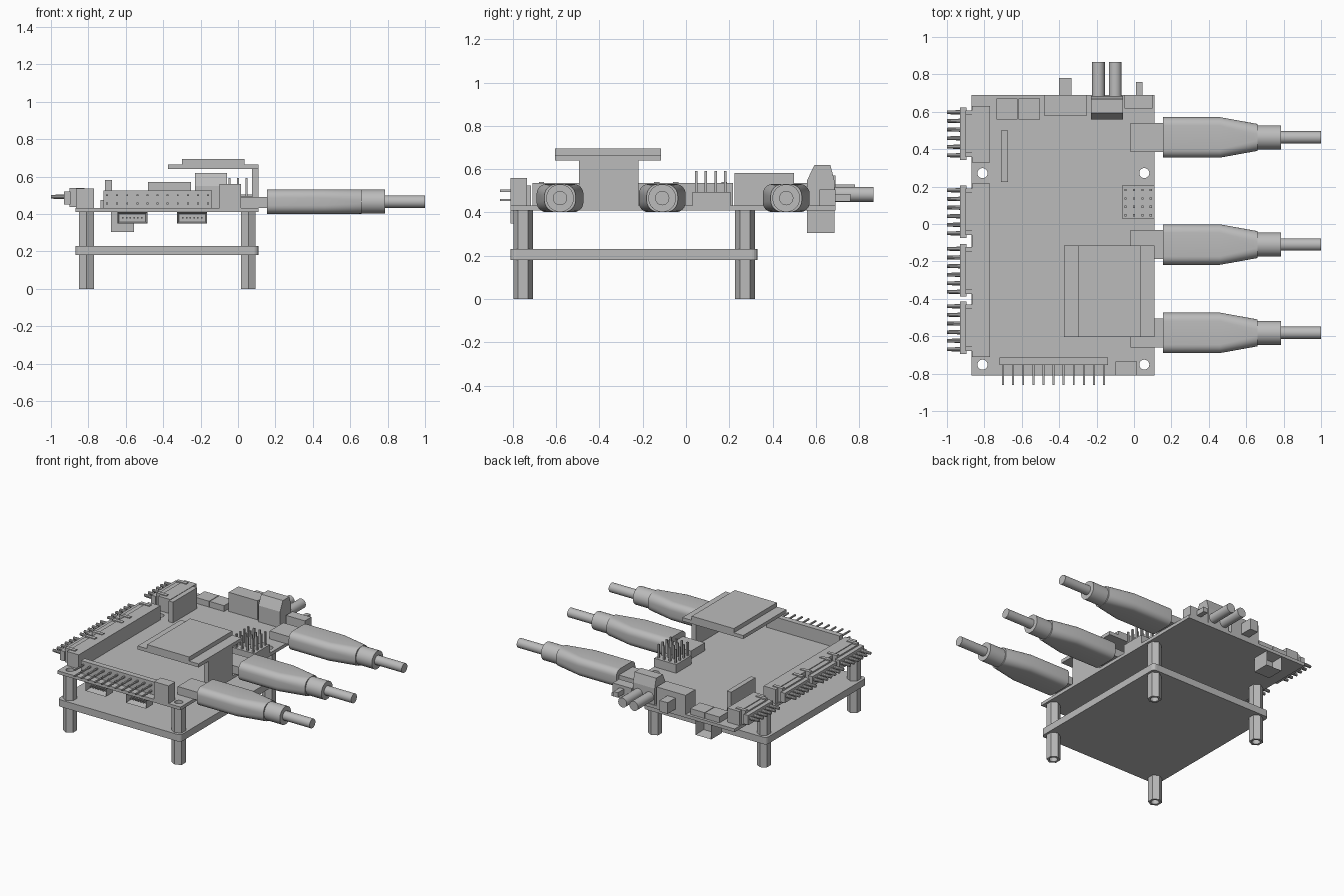
import bpy, bmesh, math
from mathutils import Matrix, Vector

cube = bpy.data.objects.get("Cube")
if cube:
    bpy.data.objects.remove(cube, do_unlink=True)

grey = bpy.data.materials.new("plain grey")
grey.use_nodes = True
COLOUR = (0.5, 0.5, 0.5, 1)
grey.diffuse_color = COLOUR
grey.node_tree.nodes["Principled BSDF"].inputs["Base Color"].default_value = COLOUR


def finish(name, bm, smooth=False):
    bmesh.ops.recalc_face_normals(bm, faces=bm.faces)
    mesh = bpy.data.meshes.new(name)
    bm.to_mesh(mesh)
    bm.free()
    mesh.materials.append(grey)
    ob = bpy.data.objects.new(name, mesh)
    bpy.context.collection.objects.link(ob)
    bpy.context.view_layer.objects.active = ob
    if smooth:
        bpy.ops.object.select_all(action='DESELECT')
        ob.select_set(True)
        bpy.ops.object.shade_smooth_by_angle(angle=math.radians(35))
    return ob


def add_box(bm, x0, x1, y0, y1, z0, z1):
    size = Matrix.Diagonal((x1 - x0, y1 - y0, z1 - z0, 1))
    centre = Matrix.Translation(((x0 + x1) / 2, (y0 + y1) / 2, (z0 + z1) / 2))
    return bmesh.ops.create_cube(bm, size=1, matrix=centre @ size)["verts"]


def add_rod(bm, start, end, radius, sides=16, tip=None, turn=0):
    a, b = Vector(start), Vector(end)
    rot = (b - a).to_track_quat('Z', 'Y').to_matrix().to_4x4()
    bmesh.ops.create_cone(bm, cap_ends=True, segments=sides, radius1=radius,
                          radius2=tip or radius, depth=(b - a).length,
                          matrix=Matrix.Translation((a + b) / 2) @ rot @ Matrix.Rotation(turn, 4, 'Z'))


def box(name, *dims):
    bm = bmesh.new()
    add_box(bm, *dims)
    return finish(name, bm)


def socket(name, side, depth, *dims):
    """Box with a recessed opening on the side facing the given y direction."""
    bm = bmesh.new()
    add_box(bm, *dims)
    bm.normal_update()
    face = [f for f in bm.faces if f.normal.y * side > 0.9]
    bmesh.ops.inset_region(bm, faces=face, thickness=0.014)
    bmesh.ops.translate(bm, verts=face[0].verts, vec=(0, -side * depth, 0))
    return finish(name, bm)


def drill(ob):
    mod = ob.modifiers.new("holes", 'BOOLEAN')
    mod.object = drill_bits
    mod.solver = 'EXACT'
    bpy.context.view_layer.objects.active = ob
    bpy.ops.object.modifier_apply(modifier=mod.name)


# Circuit board, base plate and hollow hexagonal standoffs
corners = [(x, y) for x in (-0.81, 0.055) for y in (-0.752, 0.272)]
bm = bmesh.new()
for x, y in corners:
    add_rod(bm, (x, y, -0.1), (x, y, 0.6), 0.027, 20)
drill_bits = finish("drill_bits", bm)
drill_bits.hide_render = True

board = box("circuit_board", -0.87, 0.11, -0.81, 0.69, 0.41, 0.433)
bm = bmesh.new()
add_box(bm, -0.87, 0.11, -0.81, 0.33, 0.18, 0.23)
uprights = [e for e in bm.edges if abs(e.verts[0].co.z - e.verts[1].co.z) > 0.01]
bmesh.ops.bevel(bm, geom=uprights, offset=0.025, segments=4, profile=0.5, affect='EDGES')
parts = [board, finish("base_plate", bm)]
for i, (x, y) in enumerate(corners):
    bm = bmesh.new()
    add_rod(bm, (x, y, 0), (x, y, 0.41), 0.046, 6, turn=math.pi / 6)
    # Points of the hexagon lie along y
    if max(v.co.x for v in bm.verts) - x > 0.043:
        bmesh.ops.rotate(bm, verts=bm.verts, cent=(x, y, 0), matrix=Matrix.Rotation(math.pi / 6, 3, 'Z'))
    parts.append(finish(f"standoff_{i + 1}", bm))
for part in parts:
    drill(part)
bpy.data.objects.remove(drill_bits, do_unlink=True)

# Video cables: flat plug, tapering grip, round collar and cord
def ring(bm, x, y, z, hy, hz, r):
    verts = []
    for k in range(4):
        sy, sz = ((1, 1), (-1, 1), (-1, -1), (1, -1))[k]
        for j in range(7):
            a = (k + j / 6) * math.pi / 2
            verts.append(bm.verts.new((x, y + sy * (hy - r) + r * math.cos(a),
                                       z + sz * (hz - r) + r * math.sin(a))))
    return verts


for i, y in enumerate((0.463, -0.11, -0.582)):
    z = 0.466
    box(f"cable_plug_{i + 1}", -0.018, 0.16, y - 0.078, y + 0.078, 0.433, 0.49)
    bm = bmesh.new()
    rings = [ring(bm, x, y, z, hy, 0.065, r) for x, hy, r in
             ((0.155, 0.108, 0.045), (0.46, 0.108, 0.045), (0.66, 0.072, 0.055))]
    for a, b in zip(rings, rings[1:]):
        for j in range(len(a)):
            k = (j + 1) % len(a)
            bm.faces.new((a[j], a[k], b[k], b[j]))
    bm.faces.new(rings[0])
    bm.faces.new(rings[-1])
    finish(f"cable_grip_{i + 1}", bm, True)
    bm = bmesh.new()
    add_rod(bm, (0.65, y, z), (0.785, y, z), 0.064, 32)
    finish(f"cable_collar_{i + 1}", bm, True)
    bm = bmesh.new()
    add_rod(bm, (0.78, y, z), (1.0, y, z), 0.033, 24)
    finish(f"cable_cord_{i + 1}", bm, True)

# Left side wire connectors in two long housings
box("short_housing", -0.865, -0.77, 0.33, 0.63, 0.433, 0.535)
box("long_housing", -0.865, -0.77, -0.71, 0.217, 0.433, 0.535)
for i, y in enumerate((0.482, 0.065, -0.248, -0.555)):
    bm = bmesh.new()
    add_box(bm, -0.93, -0.895, y - 0.14, y + 0.14, 0.45, 0.52)
    add_box(bm, -0.9, -0.86, y - 0.125, y + 0.125, 0.437, 0.53)
    for s in (-1, 1):
        ends = sorted((y + s * 0.1, y + s * 0.125))
        add_box(bm, -0.9, -0.82, *ends, 0.5, 0.54)
    finish(f"wire_plug_{i + 1}", bm)
    bm = bmesh.new()
    for j in range(6):
        wy = y + (j - 2.5) * 0.046
        add_rod(bm, (-0.92, wy, 0.492), (-1.0, wy, 0.492), 0.013, 10, 0.010)
    finish(f"wires_{i + 1}", bm, True)

# Front double-row pin header and corner block
box("front_header", -0.72, -0.14, -0.755, -0.715, 0.433, 0.525)
bm = bmesh.new()
for col in range(11):
    x = -0.7 + col * 0.054
    for z in (0.457, 0.5):
        add_box(bm, x - 0.005, x + 0.005, -0.86, -0.75, z - 0.005, z + 0.005)
finish("front_pins", bm)
box("corner_block", -0.1, 0.015, -0.81, -0.735, 0.433, 0.56)

# Sockets hanging under the board
for name, x in (("left", -0.645), ("right", -0.325)):
    socket(f"under_socket_{name}", -1, 0.05, x, x + 0.16, -0.81, -0.73, 0.348, 0.41)
    bm = bmesh.new()
    for j in range(6):
        px = x + 0.03 + j * 0.02
        add_box(bm, px - 0.004, px + 0.004, -0.80, -0.755, 0.375, 0.383)
    finish(f"under_pins_{name}", bm)
socket("rear_under_socket", 1, 0.08, -0.68, -0.555, 0.56, 0.685, 0.305, 0.41)

# Raised shield plate on its upright
box("shield_upright", 0.075, 0.11, -0.495, -0.22, 0.433, 0.645)
box("shield_plate", -0.375, 0.11, -0.605, -0.115, 0.64, 0.665)
box("shield_top", -0.3, 0.035, -0.605, -0.115, 0.665, 0.695)

# Square pin header
box("square_header", -0.065, 0.11, 0.03, 0.205, 0.433, 0.495)
bm = bmesh.new()
for i in range(4):
    for j in range(4):
        x, y = -0.045 + i * 0.045, 0.047 + j * 0.045
        add_box(bm, x - 0.006, x + 0.006, y - 0.006, y + 0.006, 0.48, 0.592)
finish("square_header_pins", bm)

# Rear edge components
box("upright_card", -0.71, -0.675, 0.225, 0.5, 0.433, 0.582)
box("rear_chip_left", -0.735, -0.622, 0.56, 0.67, 0.433, 0.475)
box("rear_chip_right", -0.617, -0.503, 0.56, 0.67, 0.433, 0.475)
box("power_block", -0.48, -0.25, 0.58, 0.69, 0.433, 0.57)
box("power_plug", -0.4, -0.335, 0.685, 0.78, 0.45, 0.53)
box("button_block", -0.05, 0.1, 0.617, 0.69, 0.433, 0.505)
box("button", 0.01, 0.045, 0.685, 0.76, 0.45, 0.485)

# Twin audio jack with a sloped top
bm = bmesh.new()
profile = [(0.56, 0.433), (0.685, 0.433), (0.685, 0.55), (0.667, 0.618), (0.593, 0.618), (0.56, 0.55)]
face = bm.faces.new([bm.verts.new((-0.23, y, z)) for y, z in profile])
new = bmesh.ops.extrude_face_region(bm, geom=[face])["geom"]
bmesh.ops.translate(bm, verts=[v for v in new if isinstance(v, bmesh.types.BMVert)], vec=(0.172, 0, 0))
finish("audio_block", bm)
bm = bmesh.new()
for x in (-0.19, -0.1):
    add_rod(bm, (x, 0.68, 0.483), (x, 0.865, 0.483), 0.034, 24)
finish("audio_jacks", bm, True)
